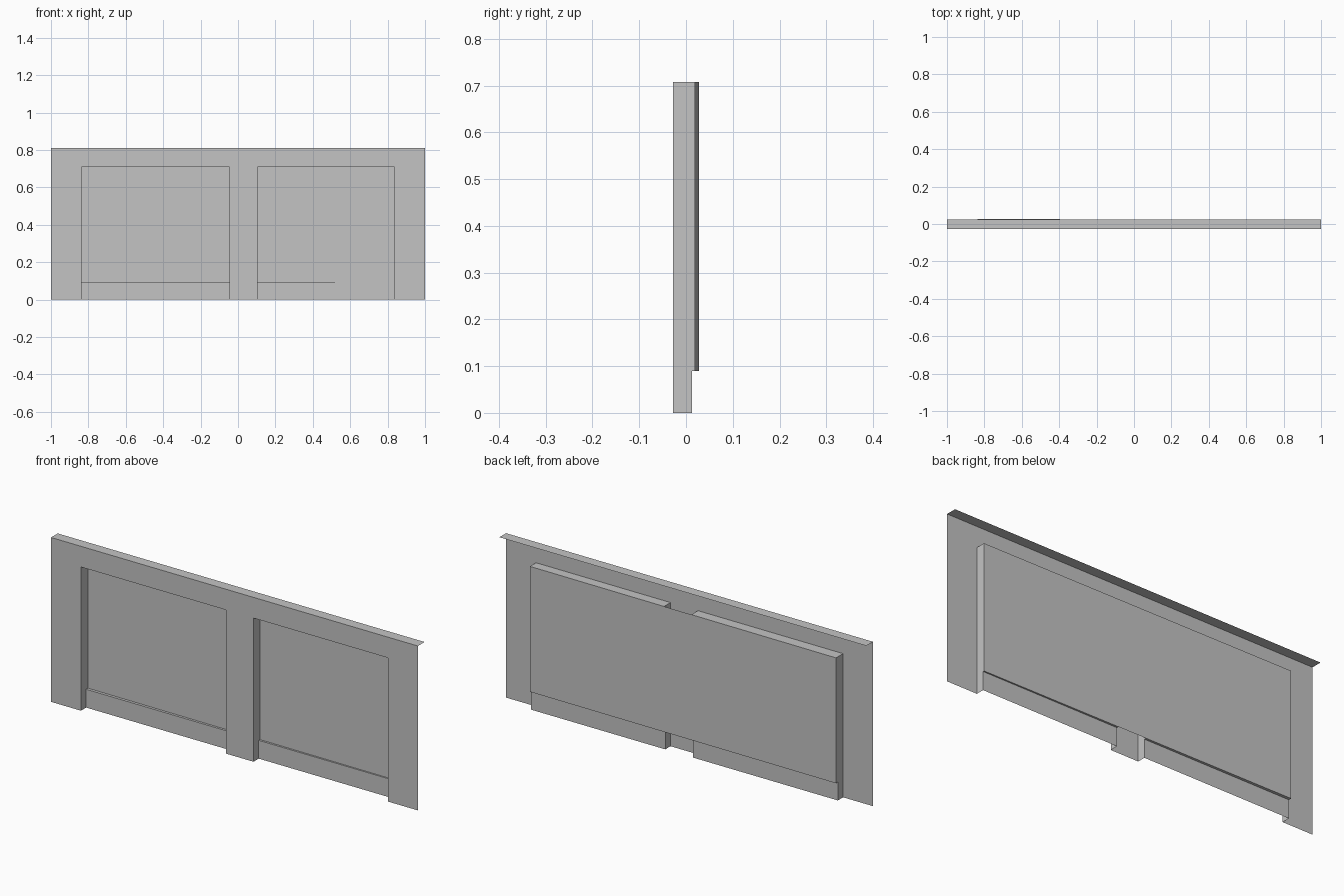
import bpy
import bmesh

cube = bpy.data.objects.get("Cube")
if cube:
    bpy.data.objects.remove(cube, do_unlink=True)

# One plain grey for the whole model
grey = bpy.data.materials.new("plain_grey")
grey.use_nodes = True
colour = (0.55, 0.55, 0.55, 1)
grey.diffuse_color = colour
grey.node_tree.nodes["Principled BSDF"].inputs["Base Color"].default_value = colour

# Main dimensions
FRONT, KICK_Y, LIP_Y = -0.0275, 0.013, 0.0245
TOP, HEAD, KICK_Z = 0.81, 0.708, 0.09
EDGE = 0.837
OPENINGS = {"right": (-EDGE, -0.046), "left": (0.104, EDGE)}


def back_y(x):
    """Depth of the slightly slanted back panel."""
    return 0.0235 - 0.004 * x / EDGE


def sheet(name, faces):
    """Build a thin sheet object from a list of polygons."""
    bm = bmesh.new()
    for points in faces:
        bm.faces.new([bm.verts.new(p) for p in points])
    bmesh.ops.remove_doubles(bm, verts=bm.verts, dist=0.0001)
    mesh = bpy.data.meshes.new(name)
    bm.to_mesh(mesh)
    bm.free()
    mesh.materials.append(grey)
    obj = bpy.data.objects.new(name, mesh)
    bpy.context.collection.objects.link(obj)
    return obj


def upright(x0, x1, z0, z1, y0, y1):
    """Upright rectangle facing the front."""
    return [(x0, y0, z0), (x1, y1, z0), (x1, y1, z1), (x0, y0, z1)]


def level(x0, x1, z, front, b0, b1):
    """Level strip running back from the front depth."""
    return [(x0, front, z), (x1, front, z), (x1, b1, z), (x0, b0, z)]


def jamb(x, b):
    """Side of an opening, stepped in at the kick board."""
    return [(x, FRONT, 0), (x, KICK_Y, 0), (x, KICK_Y, KICK_Z),
            (x, b, KICK_Z), (x, b, HEAD), (x, FRONT, HEAD)]


# Front wall: one outline notched by both openings
outline = [(-1, 0)]
for x0, x1 in OPENINGS.values():
    outline += [(x0, 0), (x0, HEAD), (x1, HEAD), (x1, 0)]
outline += [(1, 0), (1, TOP), (-1, TOP)]
sheet("front_wall", [[(x, FRONT, z) for x, z in outline]])

# Top lip
sheet("top_lip", [level(-1, 1, TOP, FRONT, LIP_Y, LIP_Y)])

# Opening linings and kick boards
for side, (x0, x1) in OPENINGS.items():
    b0, b1 = back_y(x0), back_y(x1)
    sheet(side + "_opening_lining", [
        jamb(x0, b0), jamb(x1, b1)[::-1],
        level(x0, x1, HEAD, FRONT, b0, b1)])
    sheet(side + "_kick_board", [
        upright(x0, x1, 0, KICK_Z, KICK_Y, KICK_Y),
        level(x0, x1, KICK_Z, KICK_Y, b0, b1)])

# Back panel spanning both openings
sheet("back_panel", [upright(-EDGE, EDGE, KICK_Z, HEAD,
                             back_y(-EDGE), back_y(EDGE))])
